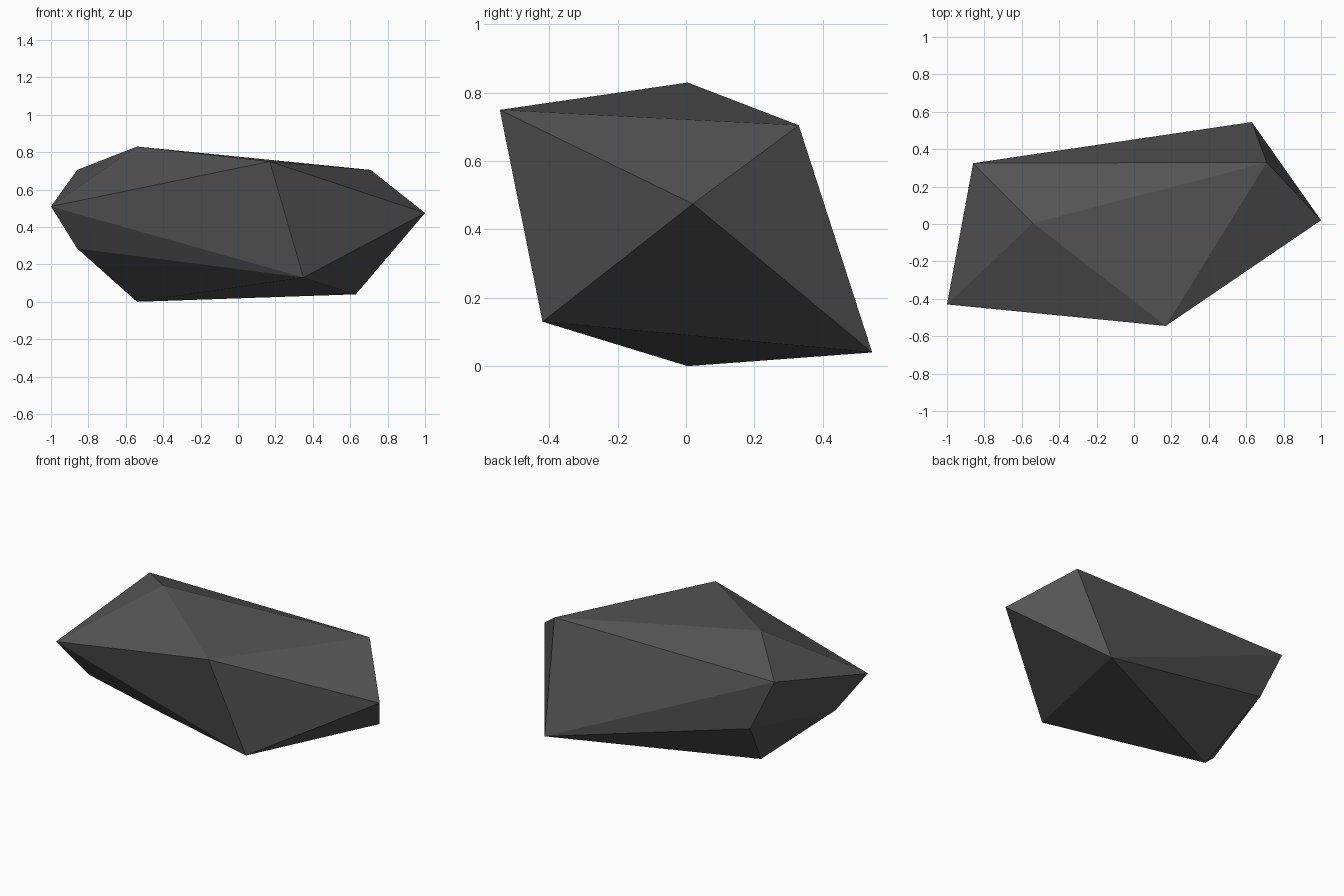
import bpy
import bmesh

# Remove the default object if it is present
default_object = bpy.data.objects.get("Cube")
if default_object:
    bpy.data.objects.remove(default_object, do_unlink=True)


def make_material(name, grey):
    """Plain flat grey used for both viewport and render."""
    material = bpy.data.materials.new(name)
    material.use_nodes = True
    colour = (grey, grey, grey, 1)
    material.diffuse_color = colour
    shader = next(n for n in material.node_tree.nodes if n.type == "BSDF_PRINCIPLED")
    shader.inputs["Base Color"].default_value = colour
    shader.inputs["Roughness"].default_value = 0.9
    return material


def make_hull(name, corners, material):
    """Faceted solid wrapped tightly around its corner points."""
    bm = bmesh.new()
    for corner in corners:
        bm.verts.new(corner)
    bmesh.ops.convex_hull(bm, input=bm.verts[:])
    bmesh.ops.recalc_face_normals(bm, faces=bm.faces[:])
    for face in bm.faces:
        face.smooth = False
    mesh = bpy.data.meshes.new(name)
    bm.to_mesh(mesh)
    bm.free()
    mesh.materials.append(material)
    hull = bpy.data.objects.new(name, mesh)
    bpy.context.collection.objects.link(hull)
    return hull


# Top and bottom points of the rock
poles = [(-.54, .005, .83), (-.54, .005, 0)]

# Upper ring of corners, from the right tip round the back
upper_ring = [(1, .02, .475), (.71, .33, .705), (-.86, .325, .705),
              (-1, -.43, .51), (.17, -.545, .75)]

# Lower ring of corners, from the back round to the front
lower_ring = [(.63, .545, .04), (-.69, .33, .36),
              (-.86, -.3, .285), (.35, -.42, .13)]

stone_grey = make_material("dark stone grey", .09)
make_hull("rock", poles + upper_ring + lower_ring, stone_grey)
